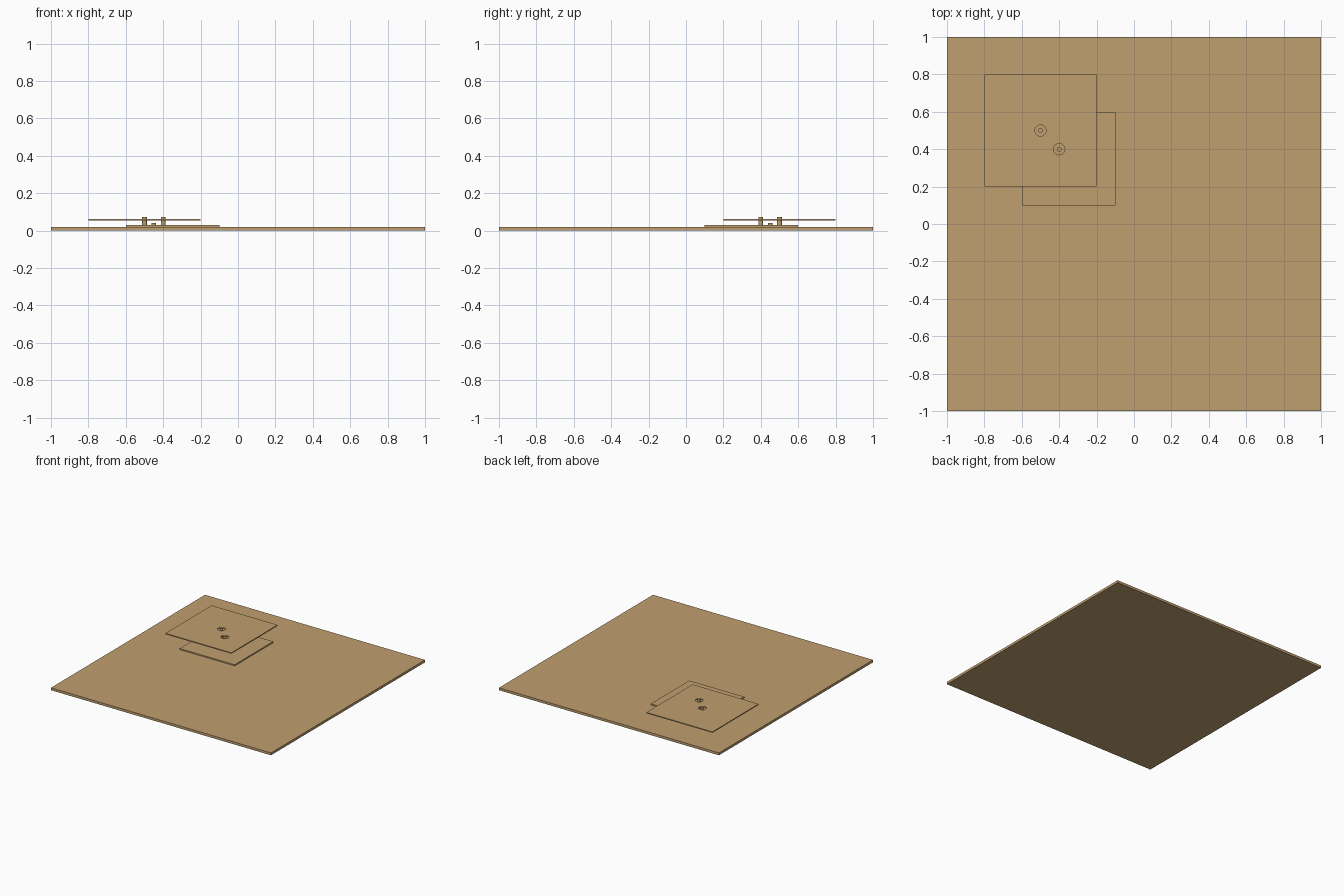
import bpy

if "Cube" in bpy.data.objects:
    bpy.data.objects.remove(bpy.data.objects["Cube"])

wood = bpy.data.materials.new("tan")
wood.diffuse_color = (0.53, 0.35, 0.16, 1)
wood.use_nodes = True
wood.node_tree.nodes["Principled BSDF"].inputs["Base Color"].default_value = wood.diffuse_color


def box(name, x0, x1, y0, y1, z0, z1):
    bpy.ops.mesh.primitive_cube_add(size=1, location=((x0 + x1) / 2, (y0 + y1) / 2, (z0 + z1) / 2))
    ob = bpy.context.object
    ob.name = name
    ob.scale = (x1 - x0, y1 - y0, z1 - z0)
    bpy.ops.object.transform_apply(location=False, rotation=False, scale=True)
    ob.data.materials.append(wood)
    return ob


def cylinder(name, x, y, r, z0, z1):
    bpy.ops.mesh.primitive_cylinder_add(vertices=32, radius=r, depth=z1 - z0, location=(x, y, (z0 + z1) / 2))
    ob = bpy.context.object
    ob.name = name
    bpy.ops.object.shade_smooth_by_angle()
    ob.data.materials.append(wood)
    return ob


# Stacked plates
box("base_plate", -1, 1, -1, 1, 0, 0.02)
box("lower_plate", -0.6, -0.1, 0.1, 0.6, 0.02, 0.03)
upper = box("upper_plate", -0.8, -0.2, 0.2, 0.8, 0.055, 0.063)

# Pins standing in clearance holes through the upper plate
for i, (x, y) in enumerate([(-0.5, 0.5), (-0.4, 0.4)], 1):
    cylinder(f"pin_{i}", x, y, 0.0125, 0.03, 0.073)
    cutter = cylinder(f"hole_cutter_{i}", x, y, 0.03, 0.04, 0.08)
    cutter.hide_render = True
    cutter.hide_set(True)
    cut = upper.modifiers.new(f"hole_{i}", 'BOOLEAN')
    cut.operation = 'DIFFERENCE'
    cut.solver = 'EXACT'
    cut.object = cutter

# Small stub between the pins
cylinder("centre_stub", -0.45, 0.45, 0.0125, 0.03, 0.04)
